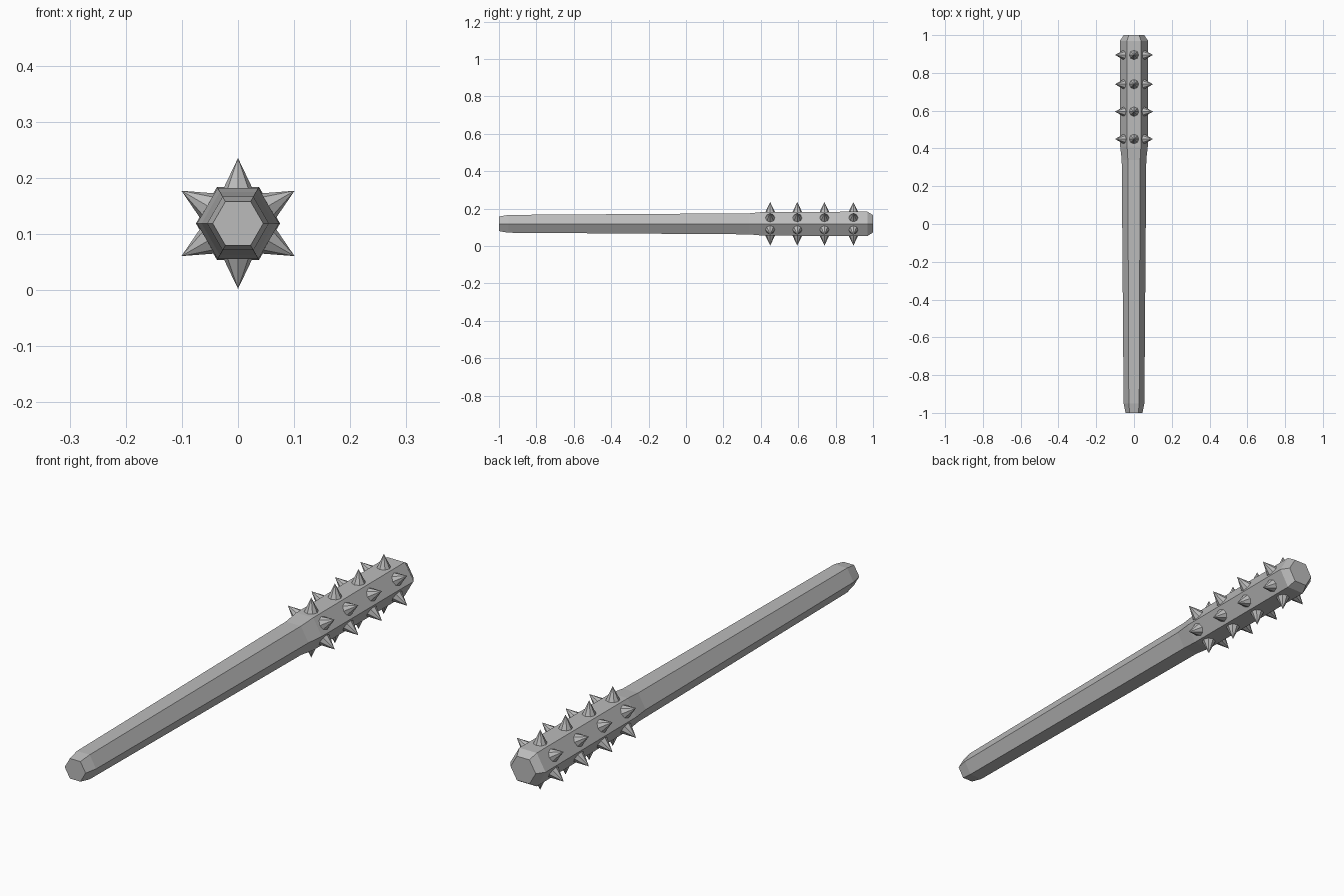
import bpy, bmesh, math
from mathutils import Matrix, Vector

if "Cube" in bpy.data.objects:
    bpy.data.objects.remove(bpy.data.objects["Cube"])

CZ = 0.119  # height of the club's long axis

grey = bpy.data.materials.new("grey")
grey.diffuse_color = (0.5, 0.5, 0.5, 1)
grey.use_nodes = True
grey.node_tree.nodes["Principled BSDF"].inputs["Base Color"].default_value = grey.diffuse_color


def finish(bm, name):
    bmesh.ops.recalc_face_normals(bm, faces=bm.faces)
    me = bpy.data.meshes.new(name)
    bm.to_mesh(me)
    bm.free()
    me.materials.append(grey)
    ob = bpy.data.objects.new(name, me)
    bpy.context.collection.objects.link(ob)
    return ob


# Six-sided shaft: (y, corner radius) profile from grip to head
profile = [(-1.0, 0.045), (-0.95, 0.055), (0.34, 0.065),
           (0.41, 0.073), (0.97, 0.075), (1.0, 0.054)]
bm = bmesh.new()
rings = []
for y, r in profile:
    rings.append([bm.verts.new((r * math.cos(math.radians(60 * k)), y,
                                CZ + r * math.sin(math.radians(60 * k))))
                  for k in range(6)])
for a, b in zip(rings, rings[1:]):
    for k in range(6):
        j = (k + 1) % 6
        bm.faces.new((a[k], a[j], b[j], b[k]))
bm.faces.new(rings[0])
bm.faces.new(rings[-1])
finish(bm, "club_shaft")

# Four rings of cone spikes, one on each flat of the head
bm = bmesh.new()
base, tip = 0.058, 0.1165
for y in (0.45, 0.595, 0.74, 0.895):
    for k in range(6):
        a = math.radians(30 + 60 * k)
        d = Vector((math.cos(a), 0, math.sin(a)))
        rot = d.to_track_quat('Z', 'Y').to_matrix().to_4x4()
        pos = Vector((0, y, CZ)) + d * (base + tip) / 2
        bmesh.ops.create_cone(bm, cap_ends=True, segments=8, radius1=0.028,
                              radius2=0, depth=tip - base,
                              matrix=Matrix.Translation(pos) @ rot)
finish(bm, "spikes")
